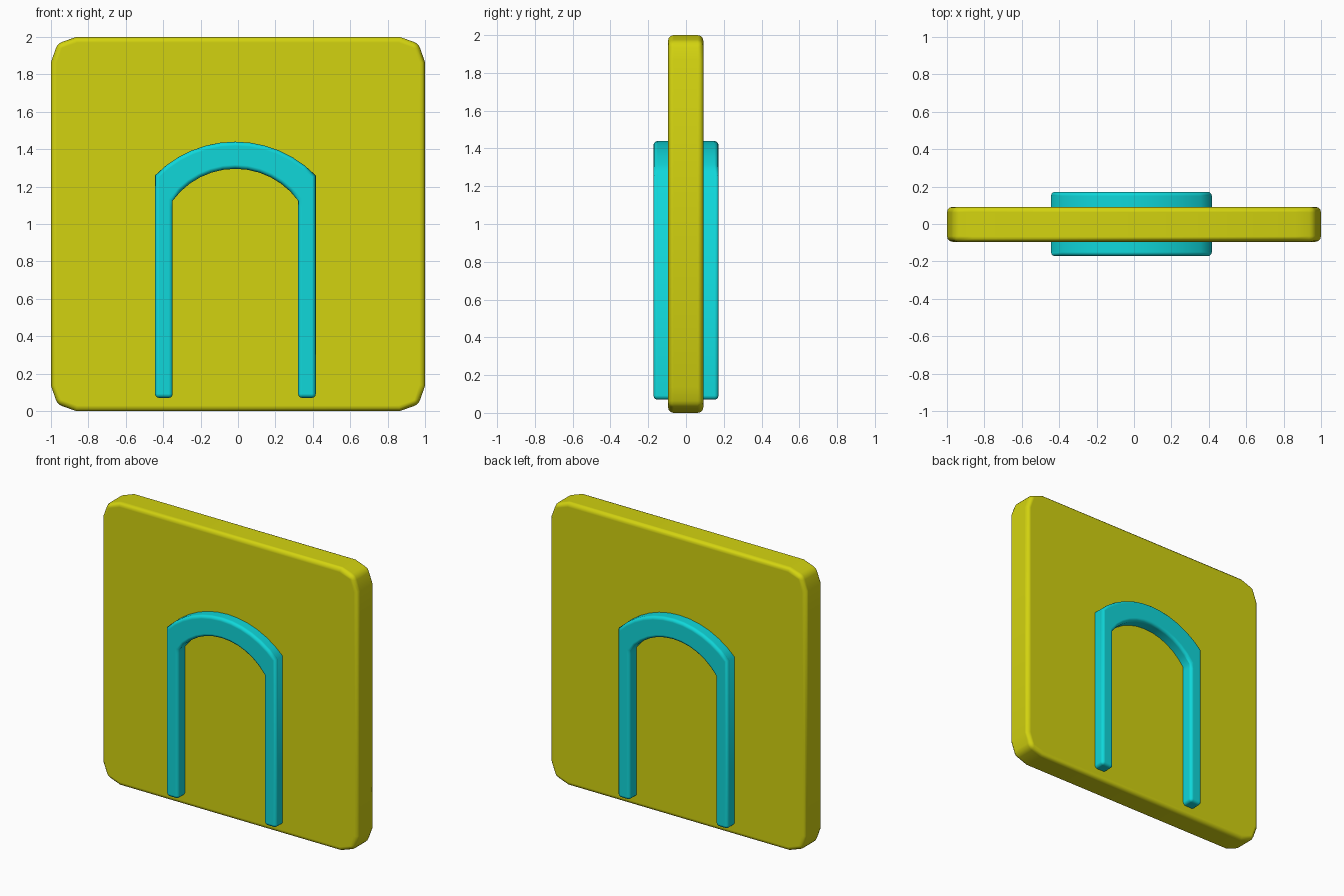
import bpy, bmesh, math

cube = bpy.data.objects.get("Cube")
if cube:
    bpy.data.objects.remove(cube, do_unlink=True)


def material(name, color):
    mat = bpy.data.materials.new(name)
    mat.use_nodes = True
    mat.diffuse_color = color
    mat.node_tree.nodes["Principled BSDF"].inputs["Base Color"].default_value = color
    return mat


def slab(name, outline, y_front, y_back, rim, segments, mat):
    """Extrude an x-z outline along y and round its rims."""
    bm = bmesh.new()
    face = bm.faces.new([bm.verts.new((x, y_front, z)) for x, z in outline])
    made = bmesh.ops.extrude_face_region(bm, geom=[face])["geom"]
    verts = [v for v in made if isinstance(v, bmesh.types.BMVert)]
    bmesh.ops.translate(bm, verts=verts, vec=(0, y_back - y_front, 0))
    bmesh.ops.recalc_face_normals(bm, faces=bm.faces)
    mesh = bpy.data.meshes.new(name)
    bm.to_mesh(mesh)
    bm.free()
    obj = bpy.data.objects.new(name, mesh)
    bpy.context.collection.objects.link(obj)
    mesh.materials.append(mat)
    bevel = obj.modifiers.new("rounded_rim", "BEVEL")
    bevel.width = rim
    bevel.segments = segments
    bevel.limit_method = "ANGLE"
    bevel.angle_limit = math.radians(50)
    bevel.harden_normals = True
    bpy.ops.object.select_all(action="DESELECT")
    obj.select_set(True)
    bpy.context.view_layer.objects.active = obj
    bpy.ops.object.shade_smooth_by_angle(angle=math.radians(50))
    return obj


yellow = material("yellow", (0.65, 0.65, 0.005, 1))
turquoise = material("turquoise", (0.005, 0.68, 0.7, 1))

# Square panel with two-step chamfered corners
corner = [(1, 0.865), (0.965, 0.965), (0.865, 1)]
panel = []
for sx, sz in ((1, 1), (-1, 1), (-1, -1), (1, -1)):
    points = corner if sx * sz > 0 else corner[::-1]
    panel += [(sx * x, 1 + sz * z) for x, z in points]
slab("panel", panel, -0.095, 0.092, 0.03, 3, yellow)


# Arched frame that passes through the panel and stands proud on both sides
def arc(half_width, spring, rise, steps):
    """Circular arc from right spring point over the crown to the left."""
    radius = (half_width ** 2 + rise ** 2) / (2 * rise)
    sweep = math.asin(min(1, half_width / radius))
    angles = [sweep * (1 - 2 * i / steps) for i in range(steps + 1)]
    return [(radius * math.sin(a), spring + rise - radius * (1 - math.cos(a)))
            for a in angles]


foot = 0.07
outer = [(0.43, foot)] + arc(0.43, 1.26, 0.18, 12) + [(-0.43, foot)]
inner = [(-0.335, foot), (-0.335, 1.09)]
inner += arc(0.335, 1.125, 0.17, 12)[::-1] + [(0.335, 1.09), (0.335, foot)]
outline = [(x - 0.014, z) for x, z in outer + inner]
slab("arch_frame", outline, -0.172, 0.172, 0.022, 3, turquoise)
